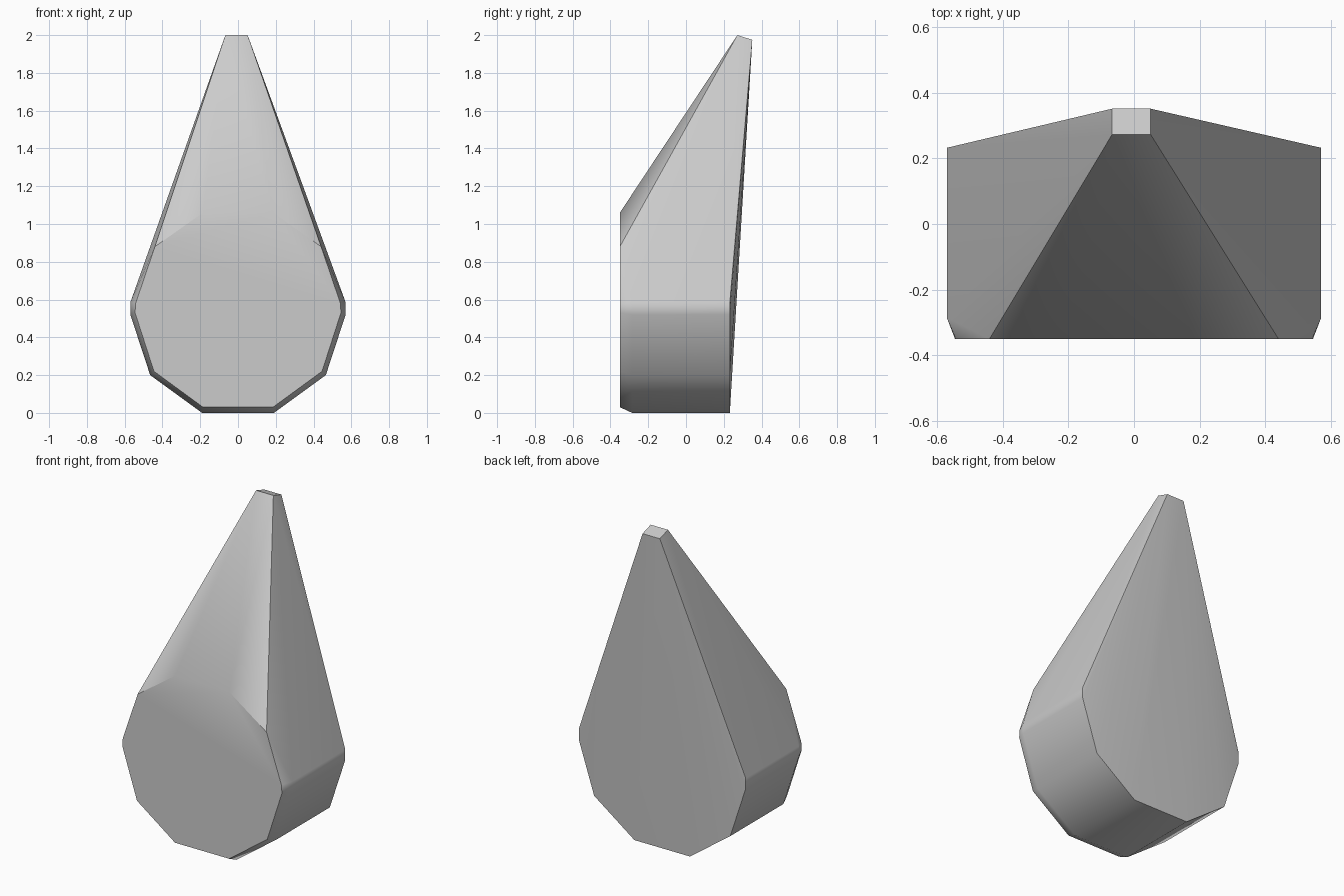
import bpy
import bmesh
import math

cube = bpy.data.objects.get("Cube")
if cube:
    bpy.data.objects.remove(cube)

# Single light grey material
grey = bpy.data.materials.new("light_grey")
grey.use_nodes = True
colour = (0.6, 0.6, 0.6, 1)
grey.diffuse_color = colour
grey.node_tree.nodes["Principled BSDF"].inputs["Base Color"].default_value = colour

# Half profiles as (x, z): flat front face and the wider body behind it
FRONT = [(0.185, 0.03), (0.445, 0.22), (0.545, 0.53), (0.542, 0.58), (0.44, 0.88), (0.185, 1.06)]
BODY = [(0.19, 0), (0.465, 0.2), (0.57, 0.52), (0.57, 0.585)]
FRONT_Y, CHAMFER_Y, BACK_Y = -0.35, -0.285, 0.232


def mirrored(profile, y):
    return [(side * x, y, z) for x, z in profile for side in (-1, 1)]


# Small slanted tip at the top
tip = [(x, y, z) for x in (-0.067, 0.051) for y, z in ((0.272, 2.0), (0.351, 1.975))]
points = mirrored(FRONT, FRONT_Y) + mirrored(BODY, CHAMFER_Y) + mirrored(BODY, BACK_Y) + tip

# Wrap the profiles and tip in one convex skin
bm = bmesh.new()
for p in points:
    bm.verts.new(p)
hull = bmesh.ops.convex_hull(bm, input=bm.verts)
loose = {g for g in hull["geom_interior"] + hull["geom_unused"] if isinstance(g, bmesh.types.BMVert)}
bmesh.ops.delete(bm, geom=list(loose), context='VERTS')
bmesh.ops.dissolve_limit(bm, angle_limit=math.radians(1), verts=bm.verts, edges=bm.edges)
bmesh.ops.recalc_face_normals(bm, faces=bm.faces)

mesh = bpy.data.meshes.new("teardrop_body")
bm.to_mesh(mesh)
bm.free()
mesh.materials.append(grey)
body = bpy.data.objects.new("teardrop_body", mesh)
bpy.context.collection.objects.link(body)

# Soft shading across the sides, crisp rims
bpy.ops.object.select_all(action='DESELECT')
body.select_set(True)
bpy.context.view_layer.objects.active = body
bpy.ops.object.shade_smooth_by_angle(angle=math.radians(40))
normals = body.modifiers.new("weighted_normals", 'WEIGHTED_NORMAL')
normals.keep_sharp = True
